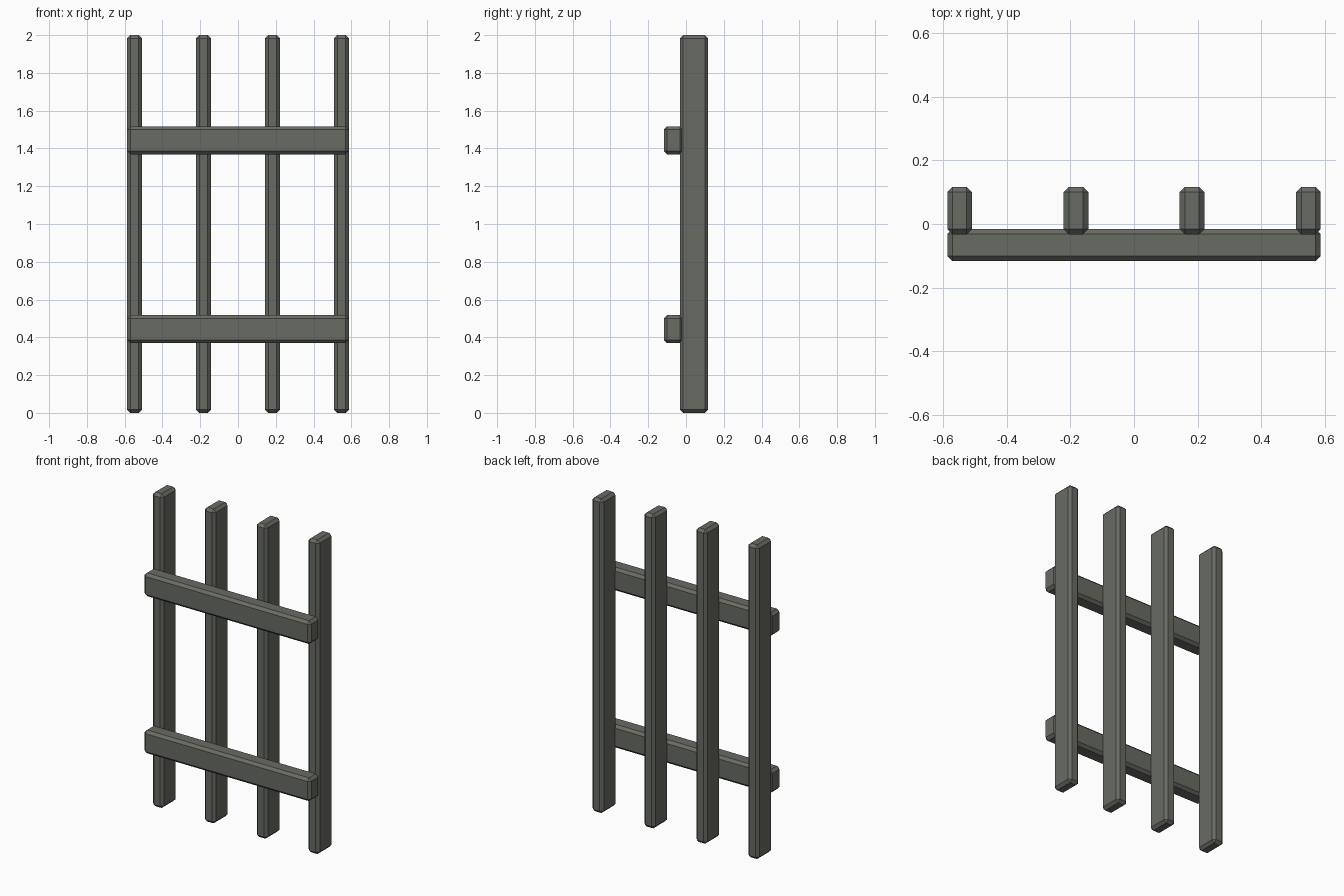
import bpy, bmesh
from mathutils import Vector

if "Cube" in bpy.data.objects:
    bpy.data.objects.remove(bpy.data.objects["Cube"])

# Single weathered grey-green material
mat = bpy.data.materials.new("dark_grey_wood")
mat.diffuse_color = (0.14, 0.147, 0.125, 1)
mat.use_nodes = True
mat.node_tree.nodes["Principled BSDF"].inputs["Base Color"].default_value = mat.diffuse_color

BEVEL = 0.017


def beam(name, lo, hi):
    """Chamfered box between two corners."""
    lo, hi = Vector(lo), Vector(hi)
    size, mid = hi - lo, (hi + lo) / 2
    bm = bmesh.new()
    bmesh.ops.create_cube(bm, size=1)
    for v in bm.verts:
        v.co = Vector(a * b for a, b in zip(v.co, size))
    bmesh.ops.bevel(bm, geom=bm.edges[:], offset=BEVEL, segments=1,
                    affect='EDGES', profile=0.5)
    me = bpy.data.meshes.new(name)
    bm.to_mesh(me)
    bm.free()
    me.materials.append(mat)
    ob = bpy.data.objects.new(name, me)
    ob.location = mid
    bpy.context.collection.objects.link(ob)


# Four upright posts
for i in range(4):
    x = -0.548 + i * 1.096 / 3
    beam(f"post_{i + 1}", (x - 0.039, -0.033, 0), (x + 0.039, 0.117, 2))

# Two horizontal rails on the front
for name, z in (("lower_rail", 0.443), ("upper_rail", 1.443)):
    beam(name, (-0.587, -0.117, z - 0.074), (0.587, -0.015, z + 0.074))
